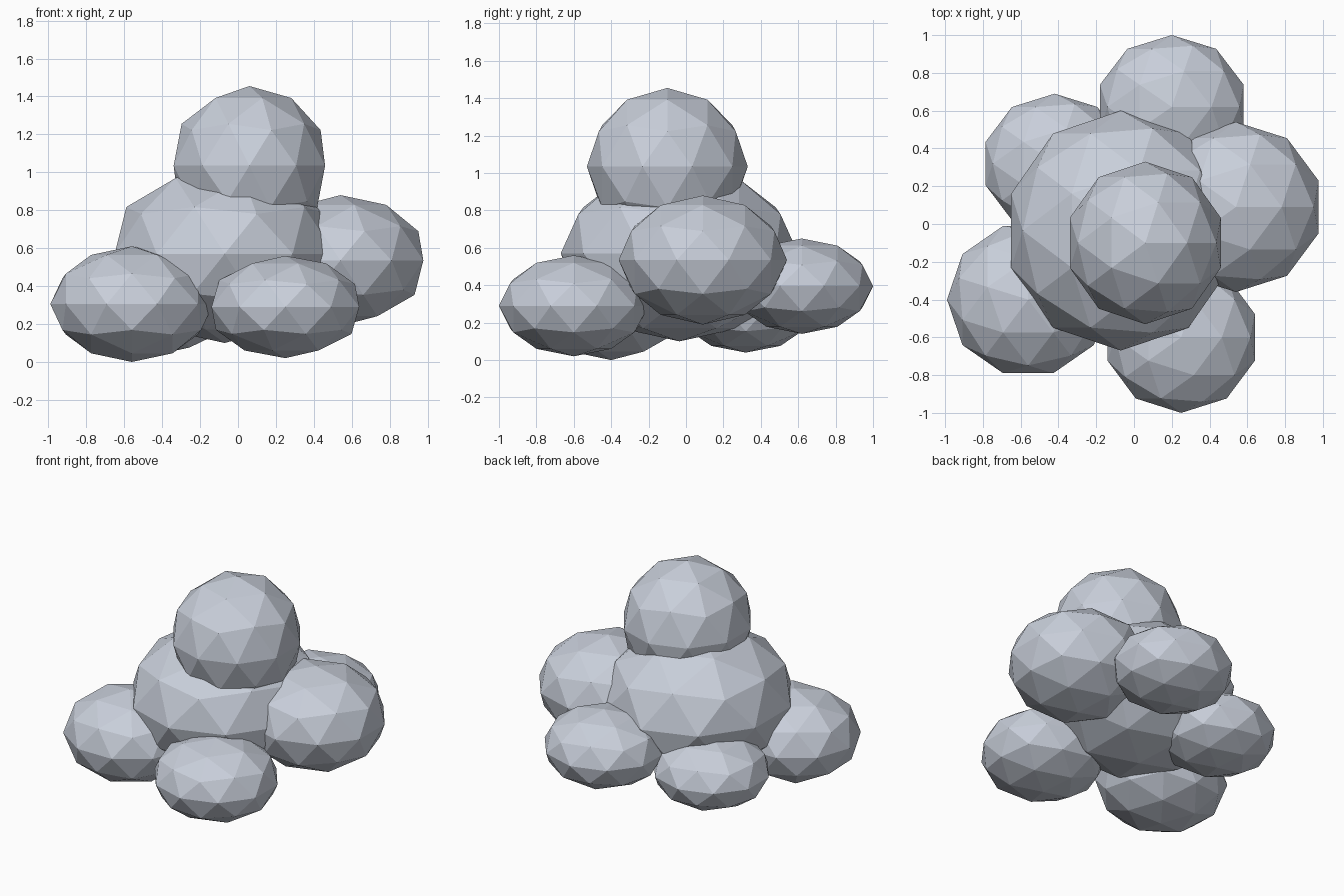
import bpy, math

if "Cube" in bpy.data.objects:
    bpy.data.objects.remove(bpy.data.objects["Cube"])

mat = bpy.data.materials.new("pale blue grey")
mat.diffuse_color = (0.58, 0.62, 0.70, 1)
mat.use_nodes = True
mat.node_tree.nodes["Principled BSDF"].inputs["Base Color"].default_value = mat.diffuse_color


def puff(name, center, radii, turn=0):
    """Low-poly flat-faced ellipsoid, optionally turned about z before scaling."""
    bpy.ops.mesh.primitive_ico_sphere_add(subdivisions=2, radius=1, rotation=(0, 0, math.radians(turn)))
    ob = bpy.context.object
    bpy.ops.object.transform_apply(location=False, rotation=True, scale=False)
    ob.name = name
    ob.location = center
    ob.scale = radii
    ob.data.materials.append(mat)


# central body and the puff on top
puff("main_puff", (-0.07, -0.035, 0.57), (0.61, 0.635, 0.47))
puff("top_puff", (0.06, -0.10, 1.035), (0.42, 0.43, 0.42))

# ring of puffs around the base
puff("right_puff", (0.54, 0.09, 0.535), (0.46, 0.45, 0.345))
puff("front_left_puff", (-0.56, -0.40, 0.305), (0.43, 0.41, 0.305), 18)
puff("front_right_puff", (0.25, -0.60, 0.29), (0.41, 0.40, 0.27))
puff("back_puff", (0.20, 0.62, 0.395), (0.40, 0.38, 0.255))
puff("back_left_puff", (-0.42, 0.32, 0.28), (0.385, 0.37, 0.24))
